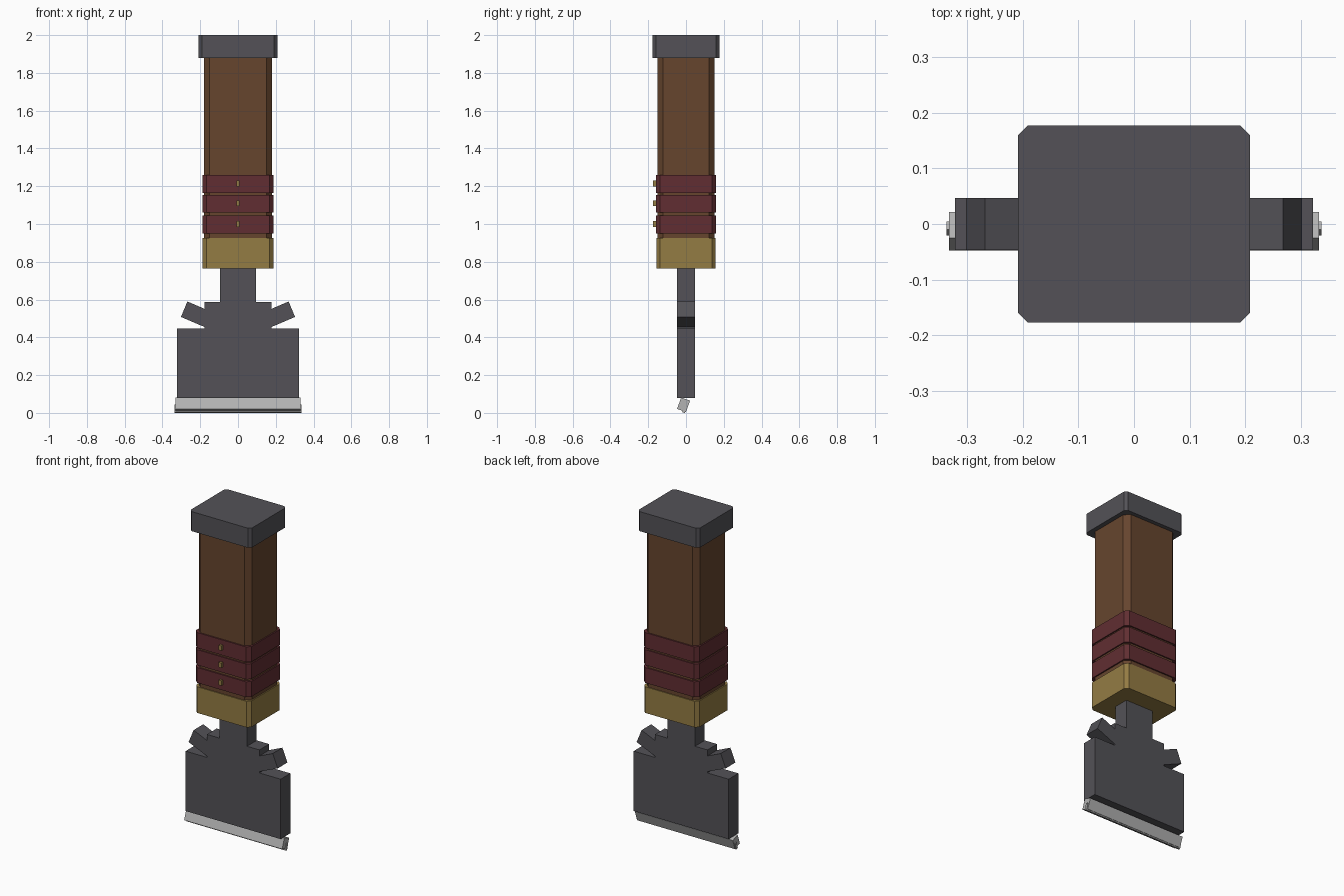
import bpy, bmesh, math
from mathutils import Matrix

if "Cube" in bpy.data.objects:
    bpy.data.objects.remove(bpy.data.objects["Cube"])


def material(name, srgb):
    m = bpy.data.materials.new(name)
    lin = [c / 12.92 if c <= 0.04045 else ((c + 0.055) / 1.055) ** 2.4 for c in srgb]
    m.diffuse_color = (*lin, 1)
    m.use_nodes = True
    m.node_tree.nodes["Principled BSDF"].inputs["Base Color"].default_value = m.diffuse_color
    return m


IRON = material("dark iron", (0.325, 0.32, 0.34))
STEEL = material("light steel", (0.70, 0.70, 0.70))
WOOD = material("brown wood", (0.40, 0.27, 0.18))
LEATHER = material("red leather", (0.38, 0.18, 0.195))
BRASS = material("brass", (0.58, 0.485, 0.265))


def prism(name, outline, lo, hi, mat, axis="Z"):
    """Extrude a closed 2D outline along z, or along y for an (x, z) outline."""
    bm = bmesh.new()
    place = (lambda a, b, t: (a, b, t)) if axis == "Z" else (lambda a, b, t: (a, t, b))
    face = bm.faces.new([bm.verts.new(place(a, b, lo)) for a, b in outline])
    new = bmesh.ops.extrude_face_region(bm, geom=[face])["geom"]
    shift = (0, 0, hi - lo) if axis == "Z" else (0, hi - lo, 0)
    bmesh.ops.translate(bm, verts=[v for v in new if isinstance(v, bmesh.types.BMVert)], vec=shift)
    bmesh.ops.recalc_face_normals(bm, faces=bm.faces)
    return finish(name, bm, mat)


def finish(name, bm, mat):
    me = bpy.data.meshes.new(name)
    bm.to_mesh(me)
    bm.free()
    me.materials.append(mat)
    ob = bpy.data.objects.new(name, me)
    bpy.context.collection.objects.link(ob)
    return ob


def chamfered_block(name, hx, hy, lo, hi, c, mat):
    """Upright block with chamfered vertical corners."""
    outline = [(hx, hy - c), (hx - c, hy), (c - hx, hy), (-hx, hy - c),
               (-hx, c - hy), (c - hx, -hy), (hx - c, -hy), (hx, c - hy)]
    return prism(name, outline, lo, hi, mat)


def box(name, centre, size, mat, tilt=0):
    bm = bmesh.new()
    bmesh.ops.create_cube(bm, size=1)
    bm.transform(Matrix.Translation(centre) @ Matrix.Rotation(math.radians(tilt), 4, "X")
                 @ Matrix.Diagonal((*size, 1)))
    return finish(name, bm, mat)


# Handle, pommel cap and collar
chamfered_block("handle", 0.18, 0.152, 0.90, 1.89, 0.03, WOOD)
chamfered_block("pommel_cap", 0.208, 0.177, 1.88, 2.0, 0.017, IRON)
chamfered_block("collar", 0.187, 0.157, 0.765, 0.925, 0.02, BRASS)

# Grip wraps, each with a stud on the front
for i, z in enumerate((0.998, 1.107, 1.212)):
    chamfered_block(f"grip_wrap_{i + 1}", 0.188, 0.16, z - 0.047, z + 0.047, 0.022, LEATHER)
    box(f"stud_{i + 1}", (0, -0.165, z + 0.002), (0.018, 0.02, 0.03), BRASS)

# Flat head: neck, shoulders, slanted ears and wide blade in one outline
half = [(0.094, 0.78), (0.094, 0.588), (0.178, 0.588), (0.178, 0.551), (0.268, 0.59),
        (0.302, 0.508), (0.178, 0.455), (0.178, 0.447), (0.322, 0.447), (0.322, 0.08)]
prism("blade_head", half + [(-x, z) for x, z in reversed(half)], -0.047, 0.047, IRON, "Y")

# Tilted cutting edge and its thin lip
box("cutting_edge", (0, -0.013, 0.043), (0.664, 0.05, 0.064), STEEL, -20)
box("edge_lip", (0, -0.008, 0.022), (0.674, 0.015, 0.042), STEEL, -15)
